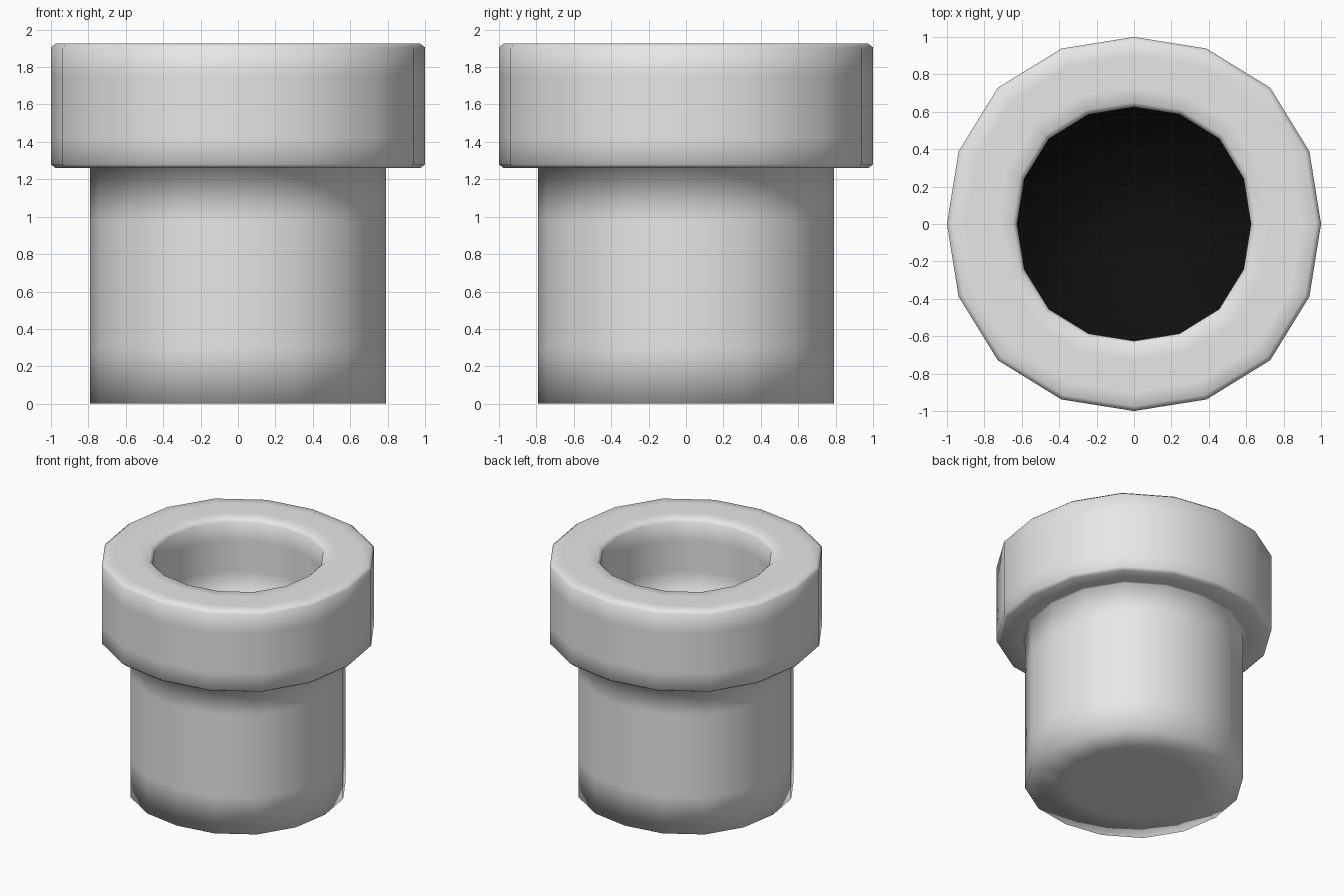
import bpy, bmesh
from math import cos, sin, pi

cube = bpy.data.objects.get("Cube")
if cube:
    bpy.data.objects.remove(cube, do_unlink=True)

SIDES = 16


def make_material(name, color):
    mat = bpy.data.materials.new(name)
    mat.use_nodes = True
    mat.diffuse_color = color
    bsdf = mat.node_tree.nodes["Principled BSDF"]
    bsdf.inputs["Base Color"].default_value = color
    return mat


grey = make_material("light grey", (0.8, 0.8, 0.8, 1))
black = make_material("black", (0.005, 0.005, 0.005, 1))


def ring(bm, radius, z):
    """Sixteen-sided ring, slightly fuller on its diagonals."""
    verts = []
    for i in range(SIDES):
        a = 2 * pi * i / SIDES
        r = radius * (1 + 0.015 * (1 - cos(4 * a)))
        verts.append(bm.verts.new((r * cos(a), r * sin(a), z)))
    return verts


# Profile from the underside, up the outside, over the rim and down the bore
profile = [
    (0.48, 0), (0.79, 0), (0.79, 0.3), (0.79, 0.98), (0.79, 1.26),  # body
    (0.82, 1.26), (0.975, 1.26), (1, 1.28),                         # collar underside
    (1, 1.42), (1, 1.75), (1, 1.905), (0.975, 1.925),               # collar side
    (0.9, 1.925), (0.73, 1.925), (0.65, 1.925),                     # top
    (0.625, 1.90), (0.625, 1.75), (0.625, 1.5), (0.625, 1.24),      # bore
]

bm = bmesh.new()
rings = [ring(bm, r, z) for r, z in profile]
for low, high in zip(rings, rings[1:]):
    for i in range(SIDES):
        j = (i + 1) % SIDES
        bm.faces.new((low[i], low[j], high[j], high[i]))
bm.faces.new(rings[0][::-1])

# Dark floor closing the bore
floor = bm.faces.new(rings[-1])
floor.material_index = 1

for face in bm.faces:
    face.smooth = True
mesh = bpy.data.meshes.new("pipe")
bm.to_mesh(mesh)
bm.free()
mesh.materials.append(grey)
mesh.materials.append(black)
pipe = bpy.data.objects.new("pipe", mesh)
bpy.context.collection.objects.link(pipe)
